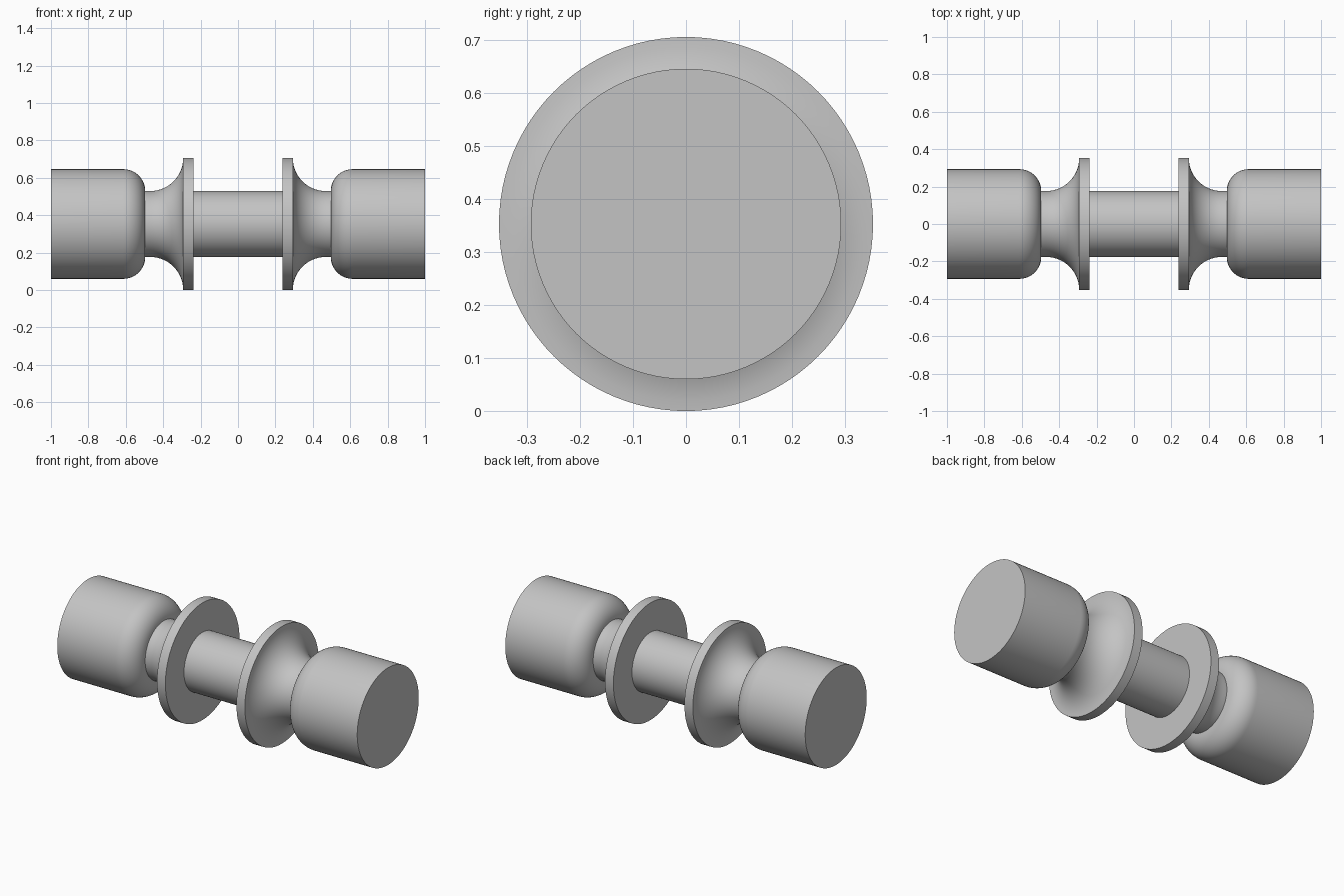
import bpy
import bmesh
from math import sin, cos, pi, radians

if "Cube" in bpy.data.objects:
    bpy.data.objects.remove(bpy.data.objects["Cube"], do_unlink=True)

SEGMENTS = 96
SHAFT_R, CAP_R, FLANGE_R = 0.176, 0.293, 0.353
FLANGE_IN, FLANGE_OUT, SHOULDER = 0.237, 0.293, 0.496

grey = bpy.data.materials.new("plain grey")
grey.use_nodes = True
colour = (0.55, 0.55, 0.55, 1)
grey.diffuse_color = colour
grey.node_tree.nodes["Principled BSDF"].inputs["Base Color"].default_value = colour


def arc(cx, cr, radius, start, end, steps=14):
    """Points (x, radius) along a circular arc, angles in degrees."""
    angles = [radians(start + (end - start) * i / steps) for i in range(steps + 1)]
    return [(cx + radius * cos(a), cr + radius * sin(a)) for a in angles]


def lathe(name, profile, close_start=False, close_end=False):
    """Turn a profile, listed towards +x, around the long axis."""
    bm = bmesh.new()
    rings = []
    for x, r in profile:
        rings.append([bm.verts.new((x, r * cos(2 * pi * k / SEGMENTS),
                                    r * sin(2 * pi * k / SEGMENTS)))
                      for k in range(SEGMENTS)])
    for a, b in zip(rings, rings[1:]):
        for k in range(SEGMENTS):
            n = (k + 1) % SEGMENTS
            bm.faces.new((a[k], a[n], b[n], b[k]))
    if close_start:
        bm.faces.new(rings[0][::-1])
    if close_end:
        bm.faces.new(rings[-1])
    mesh = bpy.data.meshes.new(name)
    bm.to_mesh(mesh)
    bm.free()
    mesh.materials.append(grey)
    obj = bpy.data.objects.new(name, mesh)
    obj.location.z = FLANGE_R
    bpy.context.collection.objects.link(obj)
    bpy.ops.object.select_all(action="DESELECT")
    obj.select_set(True)
    bpy.context.view_layer.objects.active = obj
    bpy.ops.object.shade_smooth_by_angle(angle=radians(30))


def mirrored(profile):
    return [(-x, r) for x, r in reversed(profile)]


# Thin central shaft between the flanges
lathe("center_shaft", [(-FLANGE_IN, SHAFT_R), (FLANGE_IN, SHAFT_R)])

# Disc with a concave flare running down to the neck
flare = FLANGE_R - SHAFT_R
collar = [(FLANGE_IN, SHAFT_R), (FLANGE_IN, FLANGE_R)]
collar += arc(FLANGE_OUT + flare, FLANGE_R, flare, 180, 270)
collar.append((SHOULDER, SHAFT_R))
lathe("left_flared_flange", collar)
lathe("right_flared_flange", mirrored(collar))

# Heavy end cylinder with a rounded inner shoulder
fillet = CAP_R - SHAFT_R
end = arc(SHOULDER + fillet, SHAFT_R, fillet, 180, 90) + [(1, CAP_R)]
lathe("left_end_cylinder", end, close_end=True)
lathe("right_end_cylinder", mirrored(end), close_start=True)
